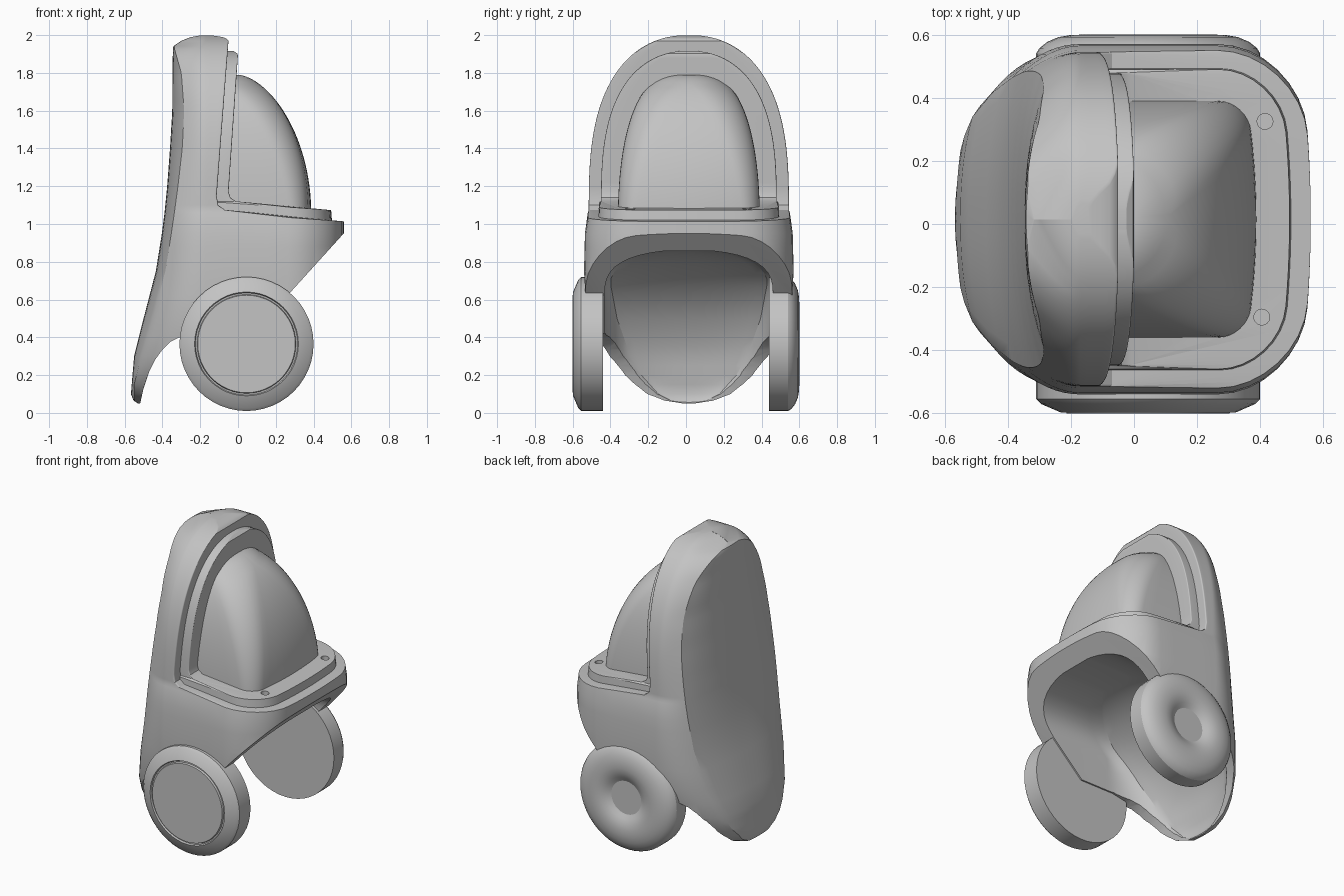
import bpy
import bmesh
from math import sin, cos, pi, radians

cube = bpy.data.objects.get("Cube")
if cube:
    bpy.data.objects.remove(cube, do_unlink=True)

grey = bpy.data.materials.new("plain grey")
grey.use_nodes = True
colour = (0.55, 0.55, 0.55, 1)
grey.diffuse_color = colour
grey.node_tree.nodes["Principled BSDF"].inputs["Base Color"].default_value = colour

SHIFT = 0.015  # the body sits slightly off the wheel centre line


def finish(name, bm):
    bmesh.ops.remove_doubles(bm, verts=bm.verts, dist=0.0002)
    bmesh.ops.recalc_face_normals(bm, faces=bm.faces)
    mesh = bpy.data.meshes.new(name)
    bm.to_mesh(mesh)
    bm.free()
    mesh.materials.append(grey)
    obj = bpy.data.objects.new(name, mesh)
    bpy.context.collection.objects.link(obj)
    return obj


def smooth(obj, angle=30):
    bpy.ops.object.select_all(action="DESELECT")
    obj.select_set(True)
    bpy.context.view_layer.objects.active = obj
    bpy.ops.object.shade_smooth_by_angle(angle=radians(angle))


def cut(obj, cutter):
    cutter.hide_render = True
    mod = obj.modifiers.new("cut", "BOOLEAN")
    mod.operation = "DIFFERENCE"
    mod.solver = "EXACT"
    mod.object = cutter
    bpy.context.view_layer.objects.active = obj
    bpy.ops.object.modifier_apply(modifier=mod.name)
    bpy.data.objects.remove(cutter, do_unlink=True)


def skin(name, rings):
    """Join closed rings of equal length and cap both ends."""
    bm = bmesh.new()
    loops = [[bm.verts.new(p) for p in ring] for ring in rings]
    for a, b in zip(loops, loops[1:]):
        for i in range(len(a)):
            j = (i + 1) % len(a)
            bm.faces.new((a[i], a[j], b[j], b[i]))
    bm.faces.new(loops[0])
    bm.faces.new(loops[-1])
    return finish(name, bm)


def key(table, z):
    """Linear lookup in a table of (z, value) pairs."""
    if z <= table[0][0]:
        return table[0][1]
    for (z0, a), (z1, b) in zip(table, table[1:]):
        if z <= z1:
            return a + (b - a) * (z - z0) / (z1 - z0)
    return table[-1][1]


def plan(z, back, crease, crease_w, w, front, r, mid=-0.17, tilt=0, bow=0):
    """Horizontal section: bulged back, crease, flank, rounded and bowed front."""
    half = []
    for i in range(9):
        s = i / 8
        half.append((back + (crease - back) * s ** 2.4, crease_w * s))
    ctrl = crease + (0.3 + 0.35 * min(1, max(0, z - 0.3))) * (mid - crease)
    for i in range(1, 10):
        t = i / 9
        x = (1 - t) ** 2 * crease + 2 * t * (1 - t) * ctrl + t * t * mid
        half.append((x, w + (crease_w - w) * (1 - t) ** 2))
    for i in range(1, 4):
        half.append((mid + (front - r - mid) * i / 4, w))
    for i in range(9):
        a = pi / 2 * i / 8
        half.append((front - r + r * sin(a), w - r + r * cos(a)))
    for i in range(1, 6):
        half.append((front, (w - r) * (1 - i / 5)))
    half = [(x - bow * (y / w) ** 2 * max(0, (x - mid) / (front - mid)), y) for x, y in half]
    ring = half + [(x, -y) for x, y in reversed(half[1:-1])]
    return [(x, y + SHIFT, z - tilt * max(0, x + 0.1)) for x, y in ring]


def arch(z, base, top, width, power=2.8, root=0.45):
    u = min(1, max(0, (z - base) / (top - base)))
    return width * (1 - u ** power) ** root


def steps(a, b, n):
    """Heights from a to b, denser towards b."""
    return [a + (b - a) * sin(pi / 2 * i / n) for i in range(n + 1)]


# Body shell: tail, base with ledge, and hood
BACK = [(0.05, -0.53), (0.065, -0.553), (0.1, -0.567), (0.3, -0.55), (0.5, -0.5),
        (0.75, -0.435), (1, -0.395), (1.2, -0.375), (1.4, -0.36), (1.6, -0.348),
        (1.94, -0.345), (1.97, -0.3), (1.99, -0.25), (2, -0.19)]
CREASE = [(0.05, -0.528), (0.065, -0.547), (0.15, -0.55), (0.3, -0.512), (0.5, -0.45),
          (0.75, -0.385), (1, -0.345), (1.2, -0.318), (1.4, -0.295), (1.6, -0.285),
          (1.8, -0.3), (1.94, -0.34), (1.97, -0.297), (1.99, -0.248), (2, -0.188)]
CREASE_W = [(0.05, 0.03), (0.065, 0.1), (0.1, 0.17), (0.2, 0.265), (0.3, 0.325),
            (0.5, 0.4), (0.75, 0.45), (1, 0.47)]
WIDTH = [(0.05, 0.06), (0.065, 0.22), (0.1, 0.34), (0.2, 0.44), (0.3, 0.49),
         (0.5, 0.54), (0.75, 0.555), (0.95, 0.55), (1.06, 0.535)]
HOOD_FRONT = [(1.075, -0.07), (1.1, -0.105), (1.15, -0.113), (1.975, -0.05),
              (1.99, -0.08), (2, -0.15)]

rings = []
for z in [0.05, 0.065, 0.1, 0.15, 0.2, 0.25, 0.3, 0.4, 0.5, 0.62, 0.75, 0.88, 0.95, 1.06]:
    w = key(WIDTH, z)
    rings.append(plan(z, key(BACK, z), key(CREASE, z), key(CREASE_W, z), w, 0.56,
                      min(0.27, w * 0.8), tilt=0.07 if z > 1.05 else 0, bow=0.04))
for z in [1.075, 1.1] + steps(1.15, 1.9985, 30):
    rings.append(plan(z, key(BACK, z), key(CREASE, z),
                      arch(z, 1.07, 1.95, 0.47), arch(z, 1.07, 2, 0.53),
                      key(HOOD_FRONT, z), 0.008))
body = skin("body_shell", rings)

# Hollow underneath: thin at the tail, back wall sweeping forward into the roof
rings = []
for z in [-0.05, 0.03, 0.065, 0.1, 0.15, 0.2, 0.25, 0.3, 0.35, 0.4, 0.5] + steps(0.56, 0.858, 12):
    w = min(0.445, max(0.1, key(WIDTH, z) - 0.03)) * arch(z, 0.62, 0.862, 1, 3)
    lift = min(1, max(0, (z - 0.35) / 0.51))
    off = 0.025 + 0.1 * max(z, 0) + 0.45 * (1 - (1 - lift * lift) ** 0.5)
    crease = key(CREASE, z) + off
    rings.append(plan(z, key(BACK, z) + off, crease, min(key(CREASE_W, z), w) * 0.95,
                      w, 0.9, 0.01, mid=max(-0.15, crease + 0.1)))
cut(body, skin("hollow_cutter", rings))

# Slanted front opening and curved lower edge towards the tail
edge = [(0.75, 1.16), (0.27, 0.63), (0.05, 0.42), (-0.2, 0.42), (-0.31, 0.4),
        (-0.36, 0.375), (-0.4, 0.335), (-0.44, 0.28), (-0.47, 0.22),
        (-0.5, 0.13), (-0.518, 0.05), (-0.52, -0.2), (0.75, -0.2)]
cut(body, skin("lower_cutter", [[(x, y, z) for x, z in edge] for y in (-0.8, 0.8)]))
smooth(body, 28)

# Raised plate: rim on the ledge and arch against the hood
rings = [plan(z, -0.2, -0.2, w - 0.02, w, front, 0.2, mid=-0.19, tilt=0.07, bow=0.035)
         for z, w, front in [(1.03, 0.48, 0.5), (1.115, 0.475, 0.493)]]
PLATE_FRONT = [(1.12, -0.01), (1.14, -0.04), (1.17, -0.05), (1.9, 0), (1.92, -0.03)]
for z in [1.12, 1.14] + steps(1.17, 1.916, 24):
    w = arch(z, 1.1, 1.917, 0.465)
    rings.append(plan(z, -0.2, -0.2, w * 0.95, w, key(PLATE_FRONT, z), 0.006, mid=-0.19))
plate = skin("raised_plate", rings)

# Two screw holes in the rim
for x, y in [(0.415, 0.325), (0.405, -0.295)]:
    circle = [(x + 0.025 * cos(pi * i / 12), y + 0.025 * sin(pi * i / 12)) for i in range(24)]
    cut(plate, skin("hole_cutter", [[(a, b, z) for a, b in circle] for z in (1.05, 1.2)]))
smooth(plate)

# Dome in front of the hood
rings = []
for i in range(31):
    a = pi / 2 * i / 30.3
    w = 0.375 * cos(a) ** 0.61
    front = 0.388 * cos(a) ** 1.2
    r = min(0.09 + 0.1 * sin(a), w * 0.9, front + 0.08)
    rings.append(plan(1.05 + 0.74 * sin(a), -0.12, -0.12, w * 0.95, w, front, r,
                      mid=-0.1, bow=0.03 * cos(a)))
smooth(skin("dome", rings), 40)


# Wheels turned about the y axis
def wheel(name, side, profile):
    rings = []
    for r, y in profile:
        rings.append([(0.045 + r * cos(pi * i / 24), side * y, 0.365 + r * sin(pi * i / 24))
                      for i in range(48)])
    smooth(skin(name, rings), 25)


wheel("front_wheel", -1, [(0.355, 0.44), (0.355, 0.555), (0.34, 0.57), (0.275, 0.598),
                          (0.27, 0.588), (0.262, 0.588), (0.258, 0.6)])
wheel("back_wheel", 1, [(0.355, 0.44), (0.355, 0.54), (0.345, 0.557), (0.32, 0.577),
                        (0.285, 0.592), (0.245, 0.599), (0.205, 0.6), (0.17, 0.594),
                        (0.14, 0.582), (0.12, 0.57), (0.11, 0.565)])
